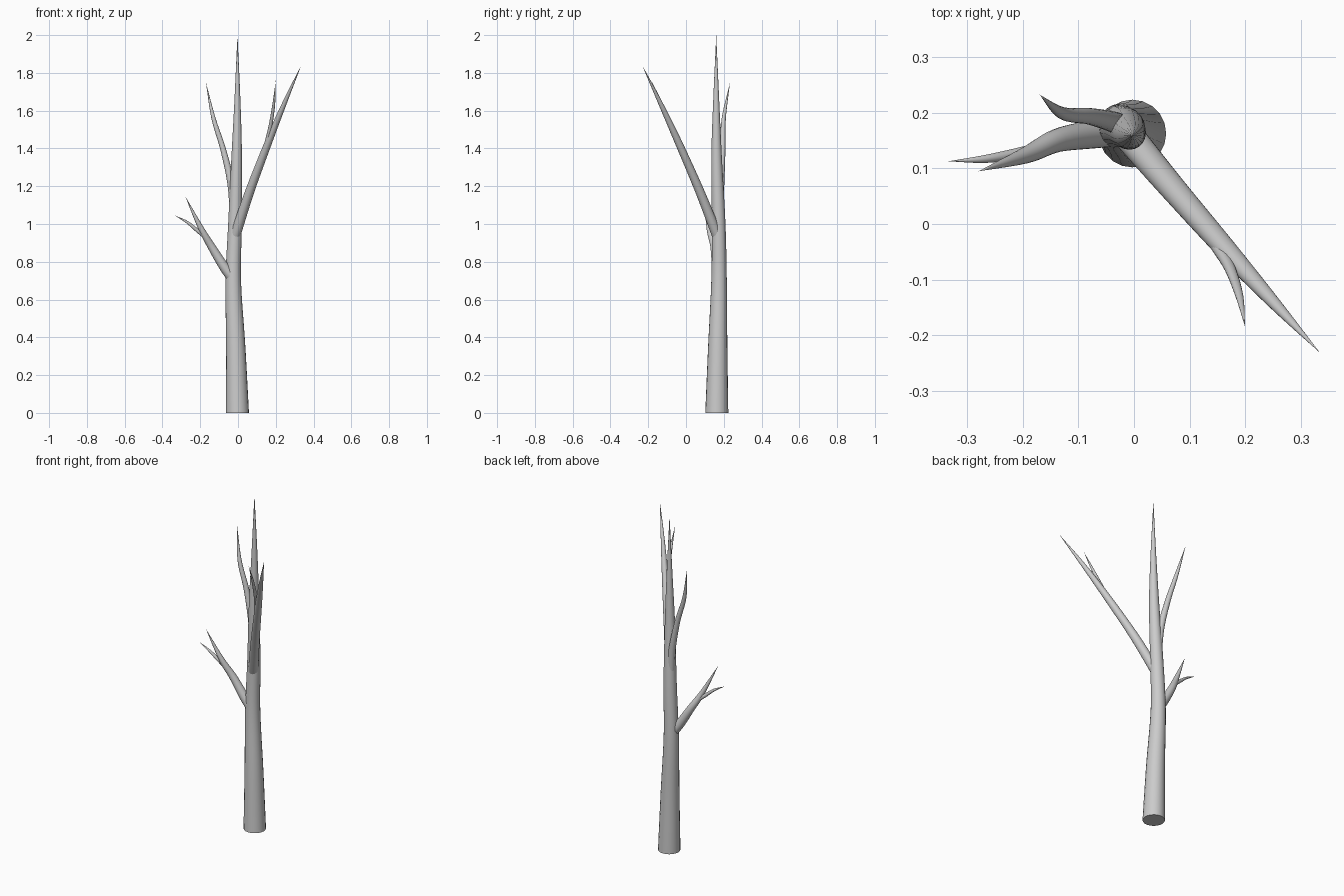
import bpy, bmesh, math
from mathutils import Vector

if "Cube" in bpy.data.objects:
    bpy.data.objects.remove(bpy.data.objects["Cube"])


def spline(pts, t):
    """Catmull-Rom through (x, y, z, radius) points, t in 0..len-1."""
    i = min(int(t), len(pts) - 2)
    u = t - i
    p1, p2 = Vector(pts[i]), Vector(pts[i + 1])
    p0 = Vector(pts[i - 1]) if i else p1 * 2 - p2
    p3 = Vector(pts[i + 2]) if i + 2 < len(pts) else p2 * 2 - p1
    return 0.5 * (2 * p1 + (p2 - p0) * u + (2 * p0 - 5 * p1 + 4 * p2 - p3) * u ** 2
                  + (3 * p1 - p0 - 3 * p2 + p3) * u ** 3)


def limb(name, pts, sides=20, steps=5, level_base=False):
    """Tapered round limb ending in a point."""
    bm = bmesh.new()
    n = (len(pts) - 1) * steps
    samples = [spline(pts, k / steps) for k in range(n + 1)]
    rings = []
    for k in range(n):
        c = samples[k].xyz
        d = (samples[k + 1].xyz - samples[max(k - 1, 0)].xyz).normalized()
        if k == 0 and level_base:
            d = Vector((0, 0, 1))
        u = Vector((0, 1, 0)).cross(d).normalized()
        v = d.cross(u)
        r = max(samples[k].w, 0.001)
        rings.append([bm.verts.new(c + r * (u * math.cos(a) + v * math.sin(a)))
                      for a in (2 * math.pi * j / sides for j in range(sides))])
    tip = bm.verts.new(samples[n].xyz)
    bm.faces.new(rings[0][::-1])
    for j in range(sides):
        m = (j + 1) % sides
        for a, b in zip(rings, rings[1:]):
            bm.faces.new((a[j], a[m], b[m], b[j]))
        bm.faces.new((rings[-1][j], rings[-1][m], tip))
    bmesh.ops.recalc_face_normals(bm, faces=bm.faces)
    mesh = bpy.data.meshes.new(name)
    bm.to_mesh(mesh)
    bm.free()
    ob = bpy.data.objects.new(name, mesh)
    bpy.context.collection.objects.link(ob)
    bpy.context.view_layer.objects.active = ob
    ob.select_set(True)
    bpy.ops.object.shade_smooth_by_angle(angle=math.radians(40))
    ob.select_set(False)


# Trunk: gentle bend, tapering to the top
limb("trunk", [(-0.003, 0.163, 0, 0.061), (-0.012, 0.168, 0.35, 0.051),
               (-0.025, 0.175, 0.7, 0.041), (-0.016, 0.173, 1.0, 0.036),
               (-0.007, 0.162, 1.35, 0.028), (-0.003, 0.16, 1.65, 0.016),
               (-0.003, 0.16, 2.0, 0)], level_base=True)

# Long front right branch and its twig
limb("right_branch", [(-0.015, 0.165, 0.94, 0.028), (0.065, 0.07, 1.18, 0.024),
                      (0.168, -0.048, 1.45, 0.019), (0.255, -0.145, 1.66, 0.011),
                      (0.335, -0.232, 1.84, 0)])
limb("right_twig", [(0.15, -0.04, 1.42, 0.012), (0.172, -0.078, 1.52, 0.010),
                    (0.19, -0.13, 1.64, 0.007), (0.2, -0.185, 1.76, 0)])

# Low left branch and its twig
limb("left_branch", [(-0.025, 0.17, 0.71, 0.03), (-0.075, 0.162, 0.775, 0.026),
                     (-0.14, 0.15, 0.88, 0.021), (-0.195, 0.124, 0.975, 0.015),
                     (-0.28, 0.095, 1.148, 0)])
limb("left_twig", [(-0.17, 0.135, 0.93, 0.012), (-0.215, 0.126, 0.965, 0.010),
                   (-0.27, 0.117, 1.01, 0.007), (-0.335, 0.113, 1.046, 0)])

# Upper back left branch
limb("upper_branch", [(-0.022, 0.175, 1.06, 0.022), (-0.038, 0.184, 1.22, 0.019),
                      (-0.08, 0.194, 1.4, 0.015), (-0.13, 0.2, 1.56, 0.011),
                      (-0.17, 0.233, 1.75, 0)])
